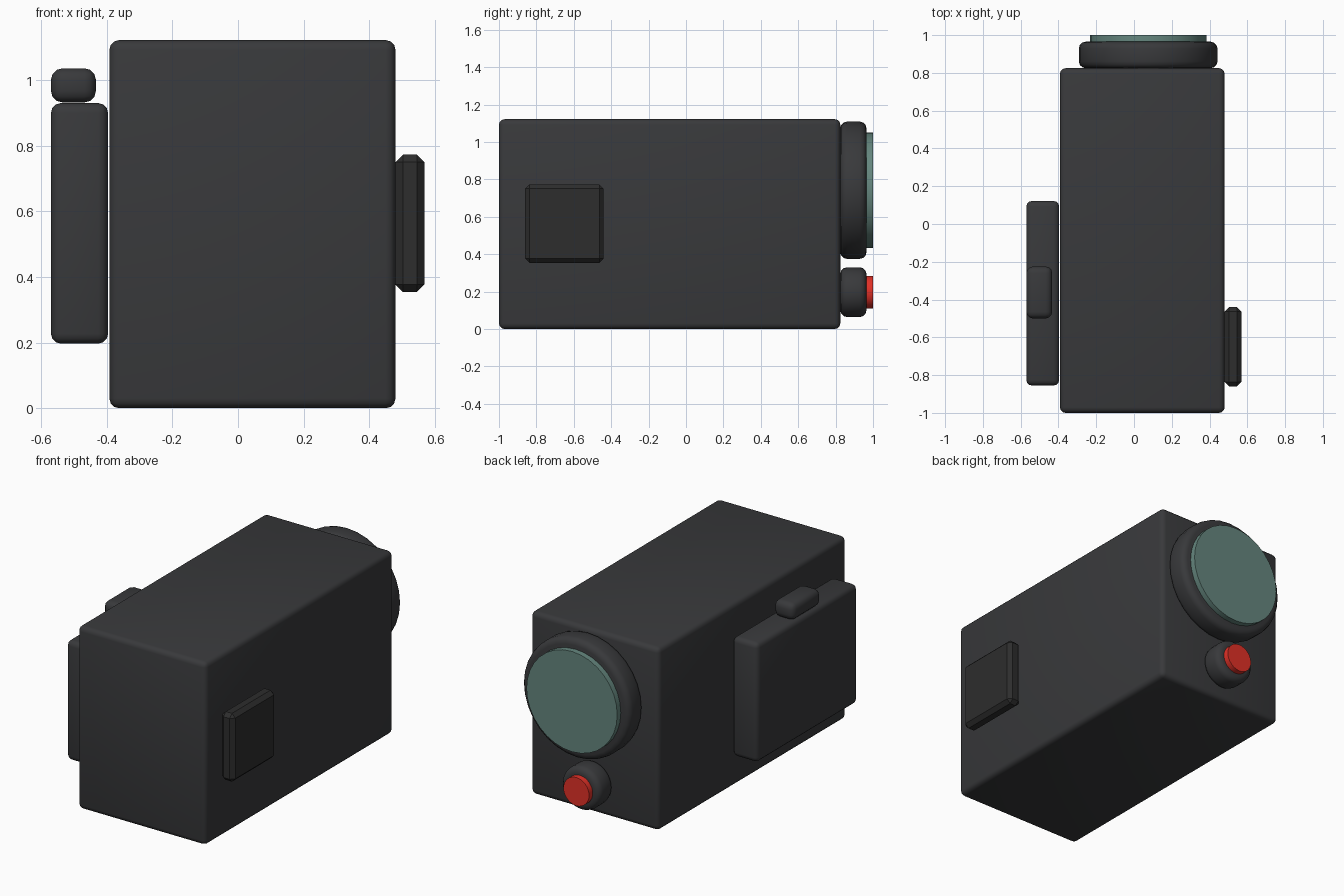
import bpy
import math

if "Cube" in bpy.data.objects:
    bpy.data.objects.remove(bpy.data.objects["Cube"])


def material(name, rgb):
    m = bpy.data.materials.new(name)
    m.diffuse_color = (*rgb, 1)
    m.use_nodes = True
    m.node_tree.nodes["Principled BSDF"].inputs["Base Color"].default_value = m.diffuse_color
    return m


CASE = material("dark_case", (0.04, 0.041, 0.044))
PAD = material("black_pad", (0.026, 0.026, 0.026))
GLASS = material("teal_glass", (0.13, 0.24, 0.21))
RED = material("red_lamp", (0.75, 0.03, 0.02))


def finish(obj, name, mat, bevel, segments):
    obj.name = name
    obj.data.materials.append(mat)
    bpy.ops.object.transform_apply(location=False, rotation=True, scale=True)
    if bevel:
        mod = obj.modifiers.new("rounded_edges", 'BEVEL')
        mod.width = bevel
        mod.segments = segments
        mod.limit_method = 'ANGLE'
        mod.angle_limit = math.radians(40)
        bpy.ops.object.modifier_apply(modifier=mod.name)
    if segments > 1:
        bpy.ops.object.shade_smooth_by_angle(angle=math.radians(35))
    return obj


def box(name, x, y, z, mat, bevel, segments=3):
    """Bevelled box from (min, max) ranges."""
    bpy.ops.mesh.primitive_cube_add(size=1, location=[sum(r) / 2 for r in (x, y, z)])
    obj = bpy.context.object
    obj.scale = [r[1] - r[0] for r in (x, y, z)]
    return finish(obj, name, mat, bevel, segments)


def disc(name, x, z, radius, y, mat, bevel=0, segments=3):
    """Cylinder lying along y."""
    bpy.ops.mesh.primitive_cylinder_add(
        vertices=32, radius=radius, depth=y[1] - y[0],
        location=(x, sum(y) / 2, z), rotation=(math.pi / 2, 0, 0))
    return finish(bpy.context.object, name, mat, bevel, segments)


# Main housing
box("housing", (-0.392, 0.48), (-1, 0.825), (0, 1.122), CASE, 0.03)

# Side panel with its latch on top
box("side_panel", (-0.57, -0.396), (-0.855, 0.122), (0.197, 0.93), CASE, 0.03)
box("panel_latch", (-0.57, -0.433), (-0.50, -0.225), (0.932, 1.036), CASE, 0.035)

# Chamfered pad on the other side
box("side_pad", (0.48, 0.568), (-0.86, -0.44), (0.354, 0.773), PAD, 0.023, 1)

# Large lens and small indicator lamp on the back
for name, x, z, ring_r, face_r, mat in (
        ("lens", 0.075, 0.742, 0.367, 0.308, GLASS),
        ("lamp", 0.045, 0.197, 0.133, 0.087, RED)):
    disc(name + "_ring", x, z, ring_r, (0.825, 0.965), CASE, 0.036)
    disc(name + "_face", x, z, face_r, (0.93, 1.0), mat)
